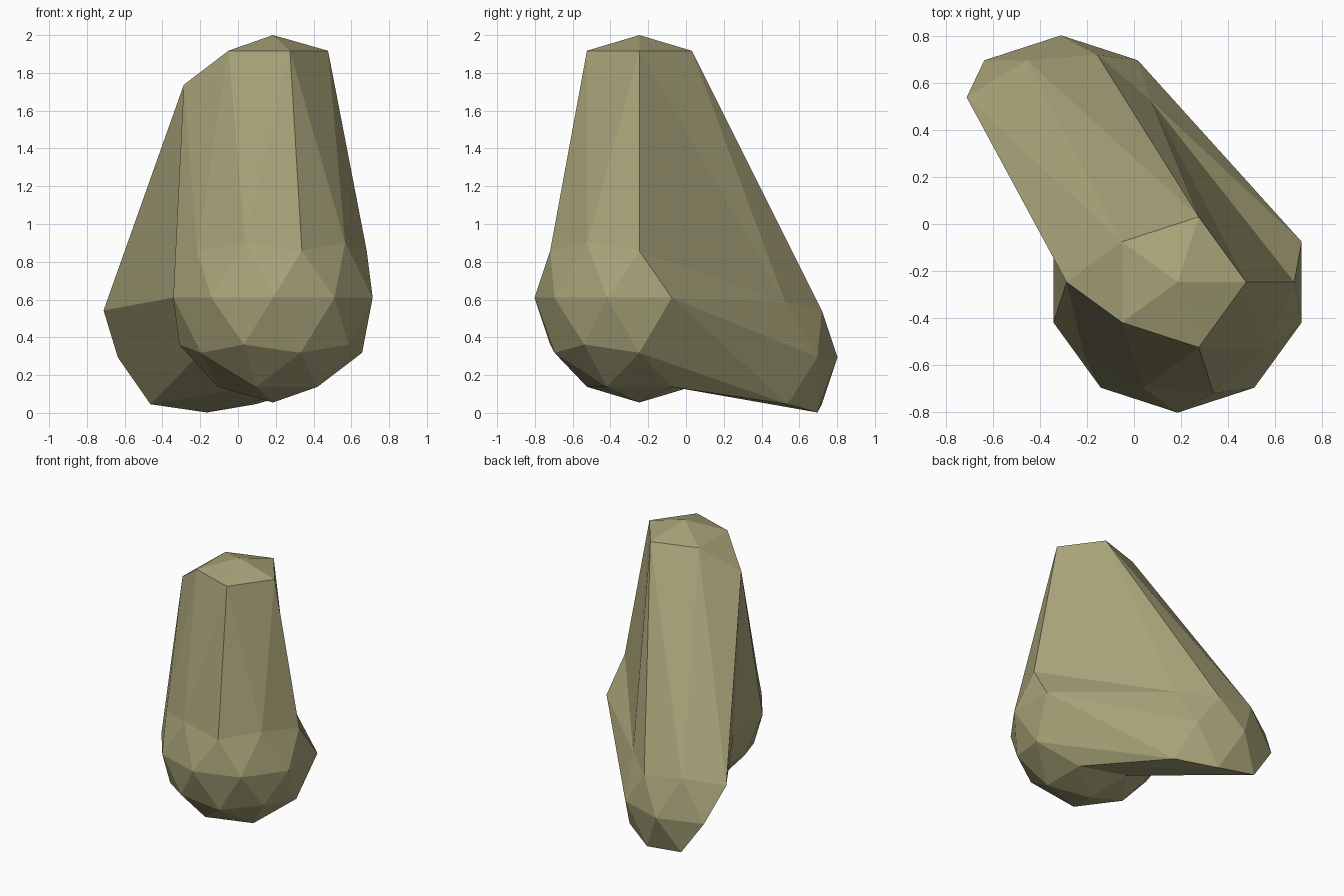
import bpy

cube = bpy.data.objects.get("Cube")
if cube:
    bpy.data.objects.remove(cube, do_unlink=True)

# Single flat khaki material
khaki = bpy.data.materials.new("khaki_stone")
khaki.use_nodes = True
color = (0.39, 0.365, 0.19, 1.0)
khaki.diffuse_color = color
khaki.node_tree.nodes["Principled BSDF"].inputs["Base Color"].default_value = color

# Low-poly ball that the rock is pulled out of
RADIUS = 0.555
bpy.ops.mesh.primitive_ico_sphere_add(subdivisions=2, radius=RADIUS, location=(0, 0, 0))
rock = bpy.context.object
rock.name = "rock"
rock.data.name = "rock"
rock.data.materials.append(khaki)


def in_peak(d):
    """Upper cap plus the one shoulder point on the right side."""
    return d.z > 0.8 or (d.x < -0.8 and d.z > 0.4)


def in_foot(d):
    """Patch on the back, without its lower right corner."""
    return d.y > 0.4 and abs(d.z) < 0.7 and d.x + d.z > -1


# Pull the peak straight up and the foot out to the back right
for v in rock.data.vertices:
    d = v.co / RADIUS
    x, y, z = v.co
    if in_peak(d):
        z += 0.835
    elif in_foot(d):
        x, y, z = x - 0.495, y + 0.494, z - 0.316
    v.co = (x + 0.185, y - 0.247, z + 0.61)

for face in rock.data.polygons:
    face.use_smooth = False
rock.data.update()
